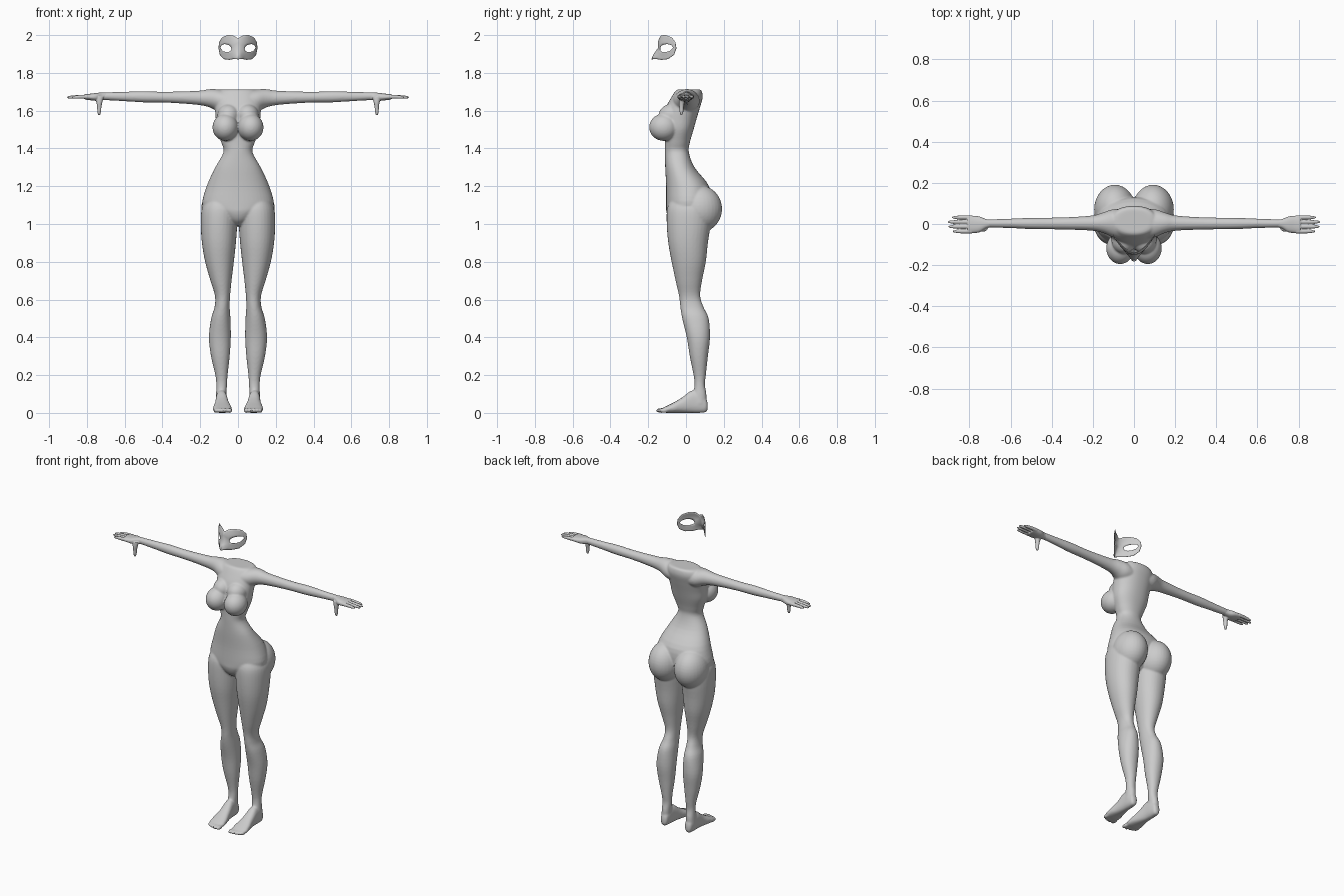
import bpy, bmesh, math
from mathutils import Vector, Matrix


def spline(rows, steps=4):
    """Catmull-Rom interpolation of section rows."""
    r = [Vector(q) for q in rows]
    out = []
    for i in range(len(r) - 1):
        p0, p1, p2, p3 = r[max(i - 1, 0)], r[i], r[i + 1], r[min(i + 2, len(r) - 1)]
        for k in range(steps):
            t = k / steps
            out.append(0.5 * (2 * p1 + (p2 - p0) * t + (2 * p0 - 5 * p1 + 4 * p2 - p3) * t * t
                              + (3 * p1 - p0 - 3 * p2 + p3) * t ** 3))
    return out + [r[-1]]


def loft(bm, axis, rows, side=1, power=2.0, n=32):
    """Closed skin through oval sections: (position, a_min, a_max, b_min, b_max)."""
    rings = []
    for t, a0, a1, b0, b1 in spline(rows):
        ring = []
        for k in range(n):
            c, s = math.cos(2 * math.pi * k / n), math.sin(2 * math.pi * k / n)
            a = (a0 + a1) / 2 + (a1 - a0) / 2 * math.copysign(abs(c) ** (2 / power), c)
            b = (b0 + b1) / 2 + (b1 - b0) / 2 * math.copysign(abs(s) ** (2 / power), s)
            x, y, z = {'x': (t, a, b), 'y': (a, t, b), 'z': (a, b, t)}[axis]
            ring.append(bm.verts.new((x * side, y, z)))
        rings.append(ring)
    faces = [bm.faces.new(rings[0]), bm.faces.new(rings[-1][::-1])]
    for p, q in zip(rings, rings[1:]):
        for k in range(n):
            j = (k + 1) % n
            faces.append(bm.faces.new((p[k], q[k], q[j], p[j])))
    bmesh.ops.recalc_face_normals(bm, faces=faces)


def ball(bm, pos, rad, side=1):
    m = Matrix.Translation((pos[0] * side, pos[1], pos[2])) @ Matrix.Diagonal((*rad, 1))
    bmesh.ops.create_uvsphere(bm, u_segments=32, v_segments=20, radius=1, matrix=m)


def finish(bm, name, voxel=None, smooth=0):
    me = bpy.data.meshes.new(name)
    bm.to_mesh(me)
    bm.free()
    ob = bpy.data.objects.new(name, me)
    bpy.context.collection.objects.link(ob)
    for p in me.polygons:
        p.use_smooth = True
    if voxel:
        rm = ob.modifiers.new("fuse", 'REMESH')
        rm.mode = 'VOXEL'
        rm.voxel_size = voxel
        rm.use_smooth_shade = True
        sm = ob.modifiers.new("soften", 'SMOOTH')
        sm.factor, sm.iterations = 0.5, smooth
    return ob


# body: torso
bm = bmesh.new()
torso = [(z, -w, w, f, b) for z, w, f, b in [
    (0.99, .03, -.05, .06), (1.02, .07, -.085, .09), (1.06, .13, -.103, .11), (1.10, .188, -.105, .13),
    (1.20, .166, -.105, .122), (1.30, .120, -.110, .045), (1.38, .077, -.112, .015),
    (1.43, .088, -.112, .020), (1.50, .112, -.115, .040), (1.56, .118, -.122, .057),
    (1.62, .122, -.105, .075), (1.67, .122, -.078, .088), (1.705, .105, -.055, .083), (1.713, .08, -.04, .07)]]
loft(bm, 'z', torso, power=2.2, n=48)

leg = [(.05, .062, .118, .03, .108), (.10, .061, .116, .038, .108), (.15, .058, .115, .045, .10),
       (.2, .055, .120, .04, .105), (.3, .044, .143, .02, .116), (.4, .038, .154, .004, .127),
       (.5, .040, .142, -.02, .12), (.56, .044, .124, -.03, .093), (.62, .042, .122, -.037, .075),
       (.7, .034, .146, -.055, .085), (.8, .022, .174, -.076, .105), (.9, .011, .191, -.094, .116),
       (1.0, .004, .197, -.102, .13), (1.08, .002, .192, -.10, .13), (1.13, .03, .165, -.08, .1)]
foot = [(.115, .078, .098, .02, .05), (.105, .066, .11, .004, .08), (.075, .060, .116, 0, .11),
        (.03, .056, .118, 0, .118), (-.02, .047, .122, 0, .082), (-.06, .037, .13, 0, .058),
        (-.10, .032, .133, 0, .038), (-.125, .038, .125, .003, .026)]
arm = [(.03, -.08, .07, 1.59, 1.70), (.10, -.065, .072, 1.595, 1.712), (.15, -.044, .056, 1.617, 1.714),
       (.2, -.033, .042, 1.629, 1.706), (.3, -.028, .034, 1.638, 1.702), (.4, -.026, .031, 1.643, 1.700),
       (.5, -.025, .030, 1.644, 1.703), (.6, -.020, .026, 1.650, 1.700), (.72, -.017, .022, 1.657, 1.697)]
for s in (1, -1):
    loft(bm, 'z', leg, s, 2.1)
    loft(bm, 'y', foot, s, 2.4)
    loft(bm, 'x', arm, s)
    ball(bm, (.067, -.118, 1.512), (.068, .077, .072), s)      # bust
    ball(bm, (.05, -.075, 1.575), (.06, .07, .06), s)
    ball(bm, (.093, .07, 1.08), (.101, .121, .125), s)         # seat
    # toes
    for i, (x, y) in enumerate([(.044, -.132), (.066, -.134), (.085, -.129), (.103, -.122), (.119, -.113)]):
        r = .014 if i == 0 else .010
        ball(bm, (x, y, .013), (r, .026, .013), s)
finish(bm, "body", 0.0055, 6)

# hands with fingers and hanging thumb
palm = [(.695, -.015, .020, 1.658, 1.696), (.72, -.022, .024, 1.655, 1.696), (.75, -.040, .036, 1.652, 1.694),
        (.78, -.044, .040, 1.655, 1.690), (.81, -.044, .040, 1.659, 1.688)]
thumb = [(1.675, .71, .76, -.036, -.004), (1.645, .718, .75, -.038, -.008), (1.62, .723, .746, -.036, -.012),
         (1.595, .725, .745, -.034, -.014), (1.577, .73, .741, -.029, -.019)]
for s, name in ((1, "left_hand"), (-1, "right_hand")):
    bm = bmesh.new()
    loft(bm, 'x', palm, s, 2.4)
    loft(bm, 'z', thumb, s)
    for y, tip in ((-.036, .880), (-.013, .902), (.010, .905), (.032, .885)):
        loft(bm, 'x', [(.79, y - .010, y + .010, 1.662, 1.685), (.83, y - .010, y + .010, 1.663, 1.684),
                       (tip - .02, y - .008, y + .008, 1.663, 1.680), (tip, y - .004, y + .004, 1.666, 1.674)], s, n=16)
    finish(bm, name, 0.003, 3)

# eye mask: rings from the outline to the eye hole, wrapped round a face curve
outline = [(0, 1.982), (.025, 1.998), (.055, 2.0), (.083, 1.988), (.099, 1.962), (.102, 1.93), (.095, 1.895),
           (.075, 1.873), (.045, 1.869), (.022, 1.874), (0, 1.872), (0, 1.90), (0, 1.93), (0, 1.96)]
bm = bmesh.new()
N, R = len(outline), 5
for s in (1, -1):
    grid = []
    for r in range(R + 1):
        row = []
        for x, z in outline:
            a = math.atan2(z - 1.932, x - .064)
            ex = .064 + .030 * math.cos(a)
            ez = 1.931 + .021 * math.sin(a) + .004 * math.cos(a)
            t = r / R
            px, pz = x + (ex - x) * t, z + (ez - z) * t
            low = min(max((1.925 - pz) / .04, 0), 1)
            high = min(max((pz - 1.96) / .04, 0), 1)
            y = -.148 + 9.3 * px * px - .034 * low * math.exp(-(px / .025) ** 2) + .012 * high
            row.append(bm.verts.new((px * s, y, pz)))
        grid.append(row)
    for p, q in zip(grid, grid[1:]):
        for k in range(N):
            j = (k + 1) % N
            f = (p[k], p[j], q[j], q[k])
            bm.faces.new(f if s > 0 else f[::-1])
bmesh.ops.remove_doubles(bm, verts=bm.verts, dist=1e-4)
bmesh.ops.recalc_face_normals(bm, faces=bm.faces)
mask = finish(bm, "eye_mask")
sol = mask.modifiers.new("thickness", 'SOLIDIFY')
sol.thickness, sol.offset = 0.003, 0
